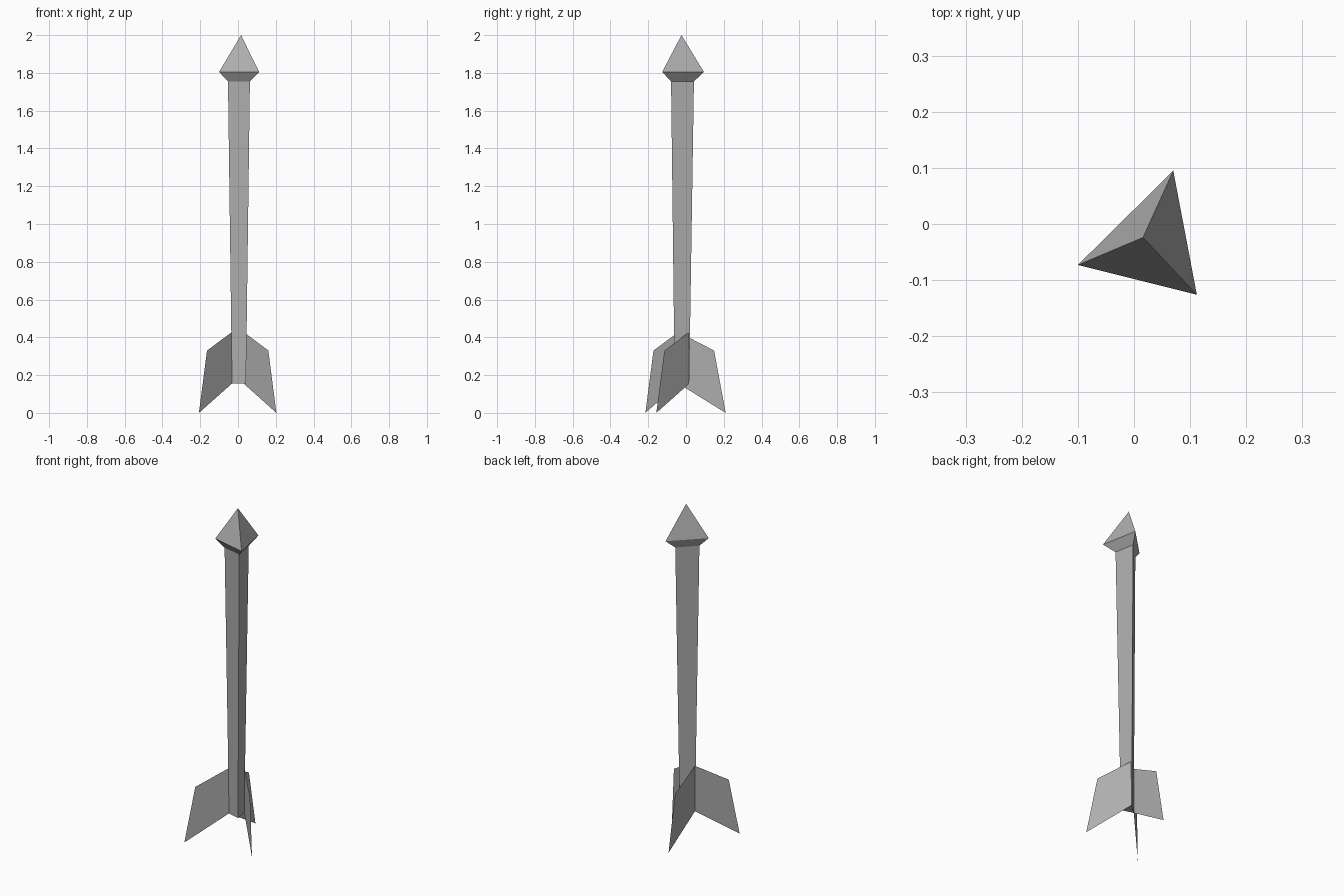
import bpy
from mathutils import Vector

cube = bpy.data.objects.get("Cube")
if cube:
    bpy.data.objects.remove(cube, do_unlink=True)

grey = bpy.data.materials.new("plain grey")
grey.use_nodes = True
colour = (0.42, 0.42, 0.42, 1)
grey.diffuse_color = colour
grey.node_tree.nodes["Principled BSDF"].inputs["Base Color"].default_value = colour


def add_object(name, verts, faces):
    mesh = bpy.data.meshes.new(name)
    mesh.from_pydata(verts, [], faces)
    mesh.materials.append(grey)
    obj = bpy.data.objects.new(name, mesh)
    bpy.context.collection.objects.link(obj)
    return obj


def ring(points, z):
    return [Vector((x, y, z)) for x, y in points]


def sides(low, high):
    """Quads joining two three-point rings, wound to face outwards."""
    return [(low + i, low + (i + 1) % 3, high + (i + 1) % 3, high + i) for i in range(3)]


# Three-sided cross-sections, anticlockwise from the left corner
foot = [(-0.032, -0.04), (0.042, -0.06), (0.03, 0.017)]
neck = [(-0.053, -0.052), (0.063, -0.079), (0.042, 0.042)]
brim = [(-0.1, -0.073), (0.112, -0.126), (0.07, 0.095)]
foot_z, neck_z, brim_z, tip_z = 0.155, 1.755, 1.805, 2.0

# Tapered shaft
add_object("shaft", ring(foot, foot_z) + ring(neck, neck_z),
           sides(0, 3) + [(2, 1, 0), (3, 4, 5)])

# Pointed head with a sloping underside
add_object("head", ring(neck, neck_z) + ring(brim, brim_z) + [Vector((0.016, -0.024, tip_z))],
           sides(0, 3) + [(3 + i, 3 + (i + 1) % 3, 6) for i in range(3)] + [(2, 1, 0)])


# Thin swept fins, each from a shaft corner to an outer tip
def add_fin(name, root, tip):
    root, tip = Vector(root), Vector(tip)
    shoulder = root.lerp(tip, 0.755)
    outline = [(root, foot_z), (tip, 0.0), (shoulder, 0.33), (root, 0.428)]
    add_object(name, [(p.x, p.y, z) for p, z in outline], [(0, 1, 2, 3)])


add_fin("front_right_fin", foot[0], (-0.207, -0.215))
add_fin("back_fin", foot[0], (-0.031, 0.21))
add_fin("front_left_fin", foot[2], (0.203, -0.157))
